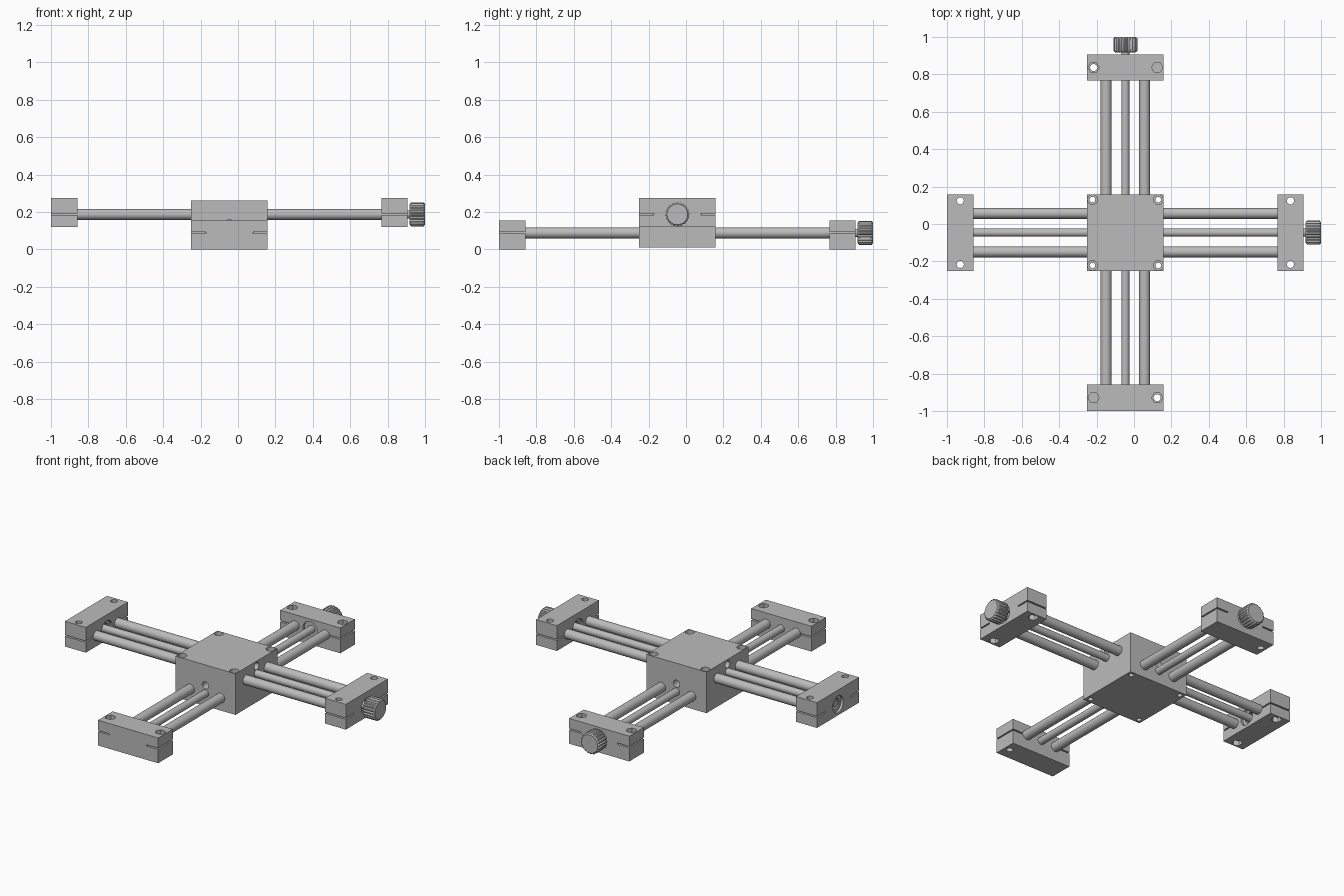
import bpy, bmesh, math
from mathutils import Matrix, Vector

if "Cube" in bpy.data.objects:
    bpy.data.objects.remove(bpy.data.objects["Cube"])

grey = bpy.data.materials.new("machined_grey")
grey.diffuse_color = (0.5, 0.5, 0.5, 1)
grey.use_nodes = True
grey.node_tree.nodes["Principled BSDF"].inputs["Base Color"].default_value = grey.diffuse_color
C = -0.046          # centre of the carriage in x and y
HALF = 0.204        # half width of carriage and end blocks


def finish(bm, name, matrix=None, smooth=True):
    if matrix:
        bm.transform(matrix)
    bmesh.ops.recalc_face_normals(bm, faces=bm.faces)
    me = bpy.data.meshes.new(name)
    bm.to_mesh(me)
    bm.free()
    me.materials.append(grey)
    ob = bpy.data.objects.new(name, me)
    bpy.context.collection.objects.link(ob)
    if smooth:
        smooth_edges(ob)
    return ob


def activate(ob):
    bpy.ops.object.select_all(action='DESELECT')
    ob.select_set(True)
    bpy.context.view_layer.objects.active = ob


def smooth_edges(ob):
    activate(ob)
    bpy.ops.object.shade_smooth_by_angle(angle=math.radians(35))


def box(name, lo, hi, matrix=None):
    bm = bmesh.new()
    lo, hi = Vector(lo), Vector(hi)
    bmesh.ops.create_cube(bm, size=1, matrix=Matrix.Translation((lo + hi) / 2)
                          @ Matrix.Diagonal((*(hi - lo), 1)))
    return finish(bm, name, matrix, False)


def cyl(name, a, b, r, matrix=None, seg=32, smooth=True):
    a, b = Vector(a), Vector(b)
    bm = bmesh.new()
    rot = (b - a).to_track_quat('Z', 'Y').to_matrix().to_4x4()
    bmesh.ops.create_cone(bm, cap_ends=True, segments=seg, radius1=r, radius2=r,
                          depth=(b - a).length,
                          matrix=Matrix.Translation((a + b) / 2) @ rot)
    return finish(bm, name, matrix, smooth)


def cut(ob, cutters):
    for c in cutters:
        activate(ob)
        m = ob.modifiers.new("cut", 'BOOLEAN')
        m.operation, m.solver, m.object = 'DIFFERENCE', 'EXACT', c
        bpy.ops.object.modifier_apply(modifier=m.name)
        bpy.data.objects.remove(c)
    smooth_edges(ob)


def end_block(name, u0, u1, M):
    """Clamp block: u along the arm, v across, w up from the rod axis."""
    ob = box(name, (u0, -HALF, -0.088), (u1, HALF, 0.067), M)
    um = (u0 + u1) / 2
    cs = []
    for s in (-1, 1):
        # clamp slit, bolt hole and hexagonal nut pocket
        v = sorted((s * 0.125, s * 0.25))
        cs.append(box("cutter", (u0 - .05, v[0], -.004), (u1 + .05, v[1], .004), M))
        cs.append(cyl("cutter", (um, s * 0.17, -.2), (um, s * 0.17, .2), .019, M, 24))
        cs.append(cyl("cutter", (um, s * 0.17, .037), (um, s * 0.17, .2), .030, M, 6))
    # screw passage and bearing pockets on both faces
    cs.append(cyl("cutter", (u0 - .05, 0, 0), (u1 + .05, 0, 0), .032, M))
    cs.append(cyl("cutter", (u0 - .05, 0, 0), (u0 + .015, 0, 0), .051, M))
    cs.append(cyl("cutter", (u1 - .015, 0, 0), (u1 + .05, 0, 0), .051, M))
    cut(ob, cs)


def knob(name, M):
    """Fluted knob lofted from four rings along u."""
    bm = bmesh.new()
    teeth, per = 20, 6
    n = teeth * per
    tooth = (.064, .064, .064, .061, .057, .061)
    rings = []
    for u, chamfer in ((.918, True), (.925, False), (.993, False), (1.0, True)):
        ring = []
        for i in range(n):
            r = .055 if chamfer else tooth[i % per]
            a = 2 * math.pi * i / n
            ring.append(bm.verts.new((u, r * math.cos(a), r * math.sin(a))))
        rings.append(ring)
    for p, q in zip(rings, rings[1:]):
        for i in range(n):
            j = (i + 1) % n
            bm.faces.new((p[i], p[j], q[j], q[i]))
    bm.faces.new(rings[0])
    bm.faces.new(rings[-1])
    finish(bm, name, M)


# arm frames: columns are the u, v, w directions; the x arm is the y arm flipped
arms = {
    "y": Matrix(((0, -1, 0, C), (1, 0, 0, 0), (0, 0, 1, 0.088), (0, 0, 0, 1))),
    "x": Matrix(((1, 0, 0, 0), (0, -1, 0, C), (0, 0, -1, 0.187), (0, 0, 0, 1))),
}
for axis, M in arms.items():
    end_block(axis + "_far_end_block", -1.0, -0.858, M)
    end_block(axis + "_knob_end_block", 0.766, 0.907, M)
    for i, s in enumerate((-1, 1)):
        cyl(f"{axis}_guide_rod_{i + 1}", (-0.95, s * 0.103, 0), (0.86, s * 0.103, 0), .029, M)
    cyl(axis + "_drive_screw", (-0.985, 0, 0), (0.93, 0, 0), .022, M)
    knob(axis + "_knob", M)

# central carriage with corner bolt holes and a blind hole above each screw
carriage = box("carriage", (C - HALF, C - HALF, 0.01), (C + HALF, C + HALF, 0.262))
cutters = []
for sx in (-1, 1):
    for sy in (-1, 1):
        x, y = C + sx * 0.176, C + sy * 0.176
        cutters.append(cyl("cutter", (x, y, -.1), (x, y, .4), .015, None, 24))
        cutters.append(cyl("cutter", (x, y, .23), (x, y, .4), .026, None, 24))
for s in (-1, 1):
    cutters.append(cyl("cutter", (C, C + s * .15, .137), (C, C + s * .3, .137), .022, None, 24))
    cutters.append(cyl("cutter", (C + s * .15, C, .232), (C + s * .3, C, .232), .022, None, 24))
cut(carriage, cutters)
